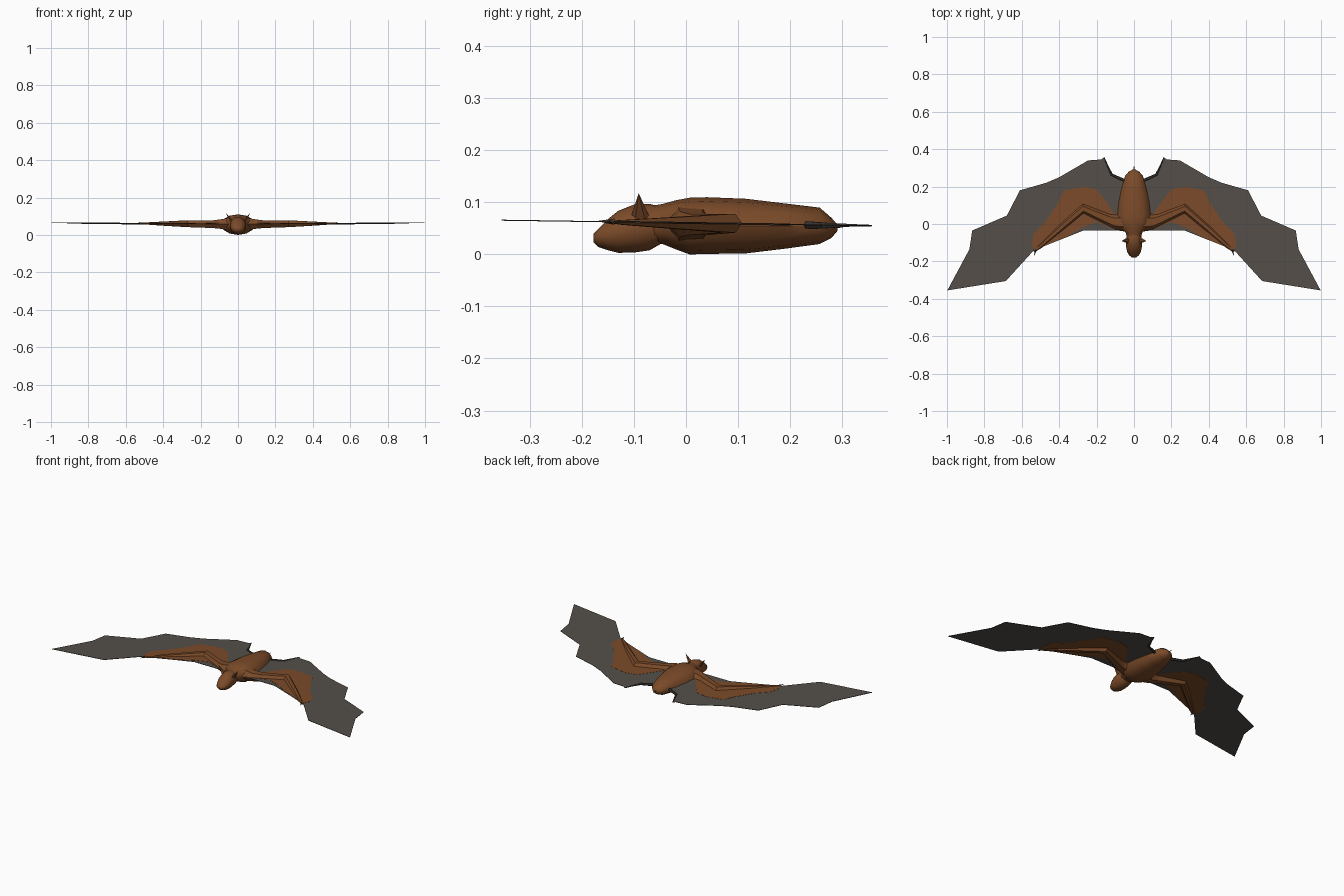
import bpy, bmesh, math
from mathutils import Vector

if "Cube" in bpy.data.objects:
    bpy.data.objects.remove(bpy.data.objects["Cube"])


def material(name, rgb):
    m = bpy.data.materials.new(name)
    m.diffuse_color = (*rgb, 1)
    m.use_nodes = True
    m.node_tree.nodes["Principled BSDF"].inputs["Base Color"].default_value = m.diffuse_color
    return m


FUR = material("brown fur", (0.20, 0.070, 0.022))
SKIN = material("grey wing skin", (0.088, 0.077, 0.066))
DARK = material("dark foot", (0.045, 0.037, 0.032))


def wing_z(y):
    return 0.0605 - 0.015 * y


def finish(name, bm, mat, mirror=False, smooth=None):
    bmesh.ops.recalc_face_normals(bm, faces=bm.faces)
    me = bpy.data.meshes.new(name)
    bm.to_mesh(me)
    bm.free()
    me.materials.append(mat)
    ob = bpy.data.objects.new(name, me)
    bpy.context.collection.objects.link(ob)
    if mirror:
        ob.modifiers.new("Mirror", 'MIRROR').use_mirror_merge = False
    if smooth:
        bpy.ops.object.select_all(action='DESELECT')
        ob.select_set(True)
        bpy.context.view_layer.objects.active = ob
        bpy.ops.object.shade_smooth_by_angle(angle=math.radians(smooth))
    return ob


def loft(name, rings, sides, mat, mirror=False, smooth=None):
    """Rings: x, y, half width, low z, high z, heading of the width axis in degrees."""
    bm = bmesh.new()
    loops = []
    for x, y, w, lo, hi, heading in rings:
        d = Vector((math.cos(math.radians(heading)), math.sin(math.radians(heading)), 0))
        loop = []
        for i in range(sides):
            a = math.tau * i / sides
            p = Vector((x, y, (lo + hi) / 2)) + d * w * math.cos(a)
            p.z += (hi - lo) / 2 * math.sin(a)
            loop.append(bm.verts.new(p))
        loops.append(loop)
    for a, b in zip(loops, loops[1:]):
        for i in range(sides):
            j = (i + 1) % sides
            bm.faces.new((a[i], a[j], b[j], b[i]))
    bm.faces.new(loops[0])
    bm.faces.new(loops[-1])
    return finish(name, bm, mat, mirror, smooth)


def plate(name, outline, thick, mat):
    """Thin mirrored sheet lying on the sloping plane of the wing."""
    bm = bmesh.new()
    face = bm.faces.new([bm.verts.new((x, y, wing_z(y) - thick / 2)) for x, y in outline])
    ext = bmesh.ops.extrude_face_region(bm, geom=[face])
    top = [v for v in ext["geom"] if isinstance(v, bmesh.types.BMVert)]
    bmesh.ops.translate(bm, verts=top, vec=(0, 0, thick))
    bmesh.ops.triangulate(bm, faces=[f for f in bm.faces if len(f.verts) > 4])
    return finish(name, bm, mat, True)


def spike(name, base, tip, radius, mat, sides=6, flat=1.0):
    bm = bmesh.new()
    base, tip = Vector(base), Vector(tip)
    rot = (tip - base).to_track_quat('Z', 'Y')
    ring = [bm.verts.new(base + rot @ Vector((radius * math.cos(math.tau * i / sides),
                                              radius * flat * math.sin(math.tau * i / sides), 0)))
            for i in range(sides)]
    end = bm.verts.new(tip)
    for i in range(sides):
        bm.faces.new((ring[i], ring[(i + 1) % sides], end))
    bm.faces.new(ring)
    return finish(name, bm, mat, base.x != 0)


# Torso, from neck to rump
loft("body", [
    (0, -0.075, 0.036, 0.020, 0.092, 0), (0, -0.045, 0.045, 0.020, 0.097, 0),
    (0, -0.020, 0.075, 0.010, 0.104, 0), (0, 0.007, 0.088, 0.000, 0.109, 0),
    (0, 0.040, 0.092, 0.001, 0.110, 0), (0, 0.115, 0.084, 0.002, 0.107, 0),
    (0, 0.190, 0.068, 0.011, 0.098, 0), (0, 0.257, 0.048, 0.020, 0.090, 0),
    (0, 0.280, 0.028, 0.032, 0.070, 0), (0, 0.291, 0.008, 0.045, 0.057, 0),
], 12, FUR, smooth=40)

# Head and muzzle
loft("head", [
    (0, -0.178, 0.012, 0.024, 0.040, 0), (0, -0.168, 0.026, 0.014, 0.050, 0),
    (0, -0.150, 0.036, 0.008, 0.068, 0), (0, -0.130, 0.041, 0.003, 0.084, 0),
    (0, -0.097, 0.044, 0.004, 0.097, 0), (0, -0.070, 0.041, 0.008, 0.097, 0),
    (0, -0.040, 0.034, 0.025, 0.090, 0),
], 12, FUR, smooth=50)
spike("ear", (0.032, -0.088, 0.072), (0.066, -0.091, 0.118), 0.018, FUR, flat=0.5)
spike("tail", (0, 0.275, 0.053), (0, 0.318, 0.055), 0.006, FUR)

# Wing membrane with scalloped trailing edge
plate("wing_membrane", [
    (0.0, -0.035), (0.27, -0.035), (0.535, -0.14), (0.685, -0.305), (0.998, -0.355),
    (0.88, -0.135), (0.865, -0.035), (0.68, 0.045), (0.61, 0.18), (0.47, 0.22),
    (0.40, 0.25), (0.245, 0.34), (0.175, 0.345), (0.160, 0.357), (0.12, 0.265),
    (0.06, 0.235), (0.0, 0.235)], 0.002, SKIN)

# Furred area around the arm, showing on both sides of the wing
plate("wing_fur", [
    (0.05, -0.028), (0.10, -0.028), (0.20, 0.01), (0.28, -0.02), (0.36, -0.068),
    (0.53, -0.139), (0.547, -0.11), (0.535, -0.05), (0.47, 0.015), (0.405, 0.115),
    (0.375, 0.178), (0.27, 0.2), (0.2, 0.185), (0.15, 0.12), (0.10, 0.05),
    (0.05, 0.05)], 0.004, FUR)

# Arm, bent at the elbow
loft("arm", [
    (0.040, 0.010, 0.052, 0.018, 0.098, 90), (0.100, 0.010, 0.042, 0.030, 0.086, 92),
    (0.135, 0.022, 0.034, 0.034, 0.081, 100), (0.272, 0.082, 0.026, 0.039, 0.081, 85),
    (0.400, -0.028, 0.018, 0.048, 0.073, 50), (0.500, -0.118, 0.012, 0.056, 0.067, 45),
    (0.535, -0.148, 0.005, 0.060, 0.065, 45),
], 6, FUR, mirror=True)
spike("thumb_claw", (0.525, -0.138, 0.063), (0.535, -0.172, 0.064), 0.006, DARK, 4)

# Hind leg and foot along the inner wing edge
loft("hind_leg", [
    (0.040, 0.228, 0.008, 0.049, 0.064, 115), (0.075, 0.243, 0.008, 0.048, 0.064, 115),
    (0.120, 0.264, 0.007, 0.049, 0.062, 140), (0.143, 0.315, 0.004, 0.053, 0.059, 160),
    (0.160, 0.357, 0.002, 0.054, 0.057, 160),
], 6, DARK, mirror=True)
